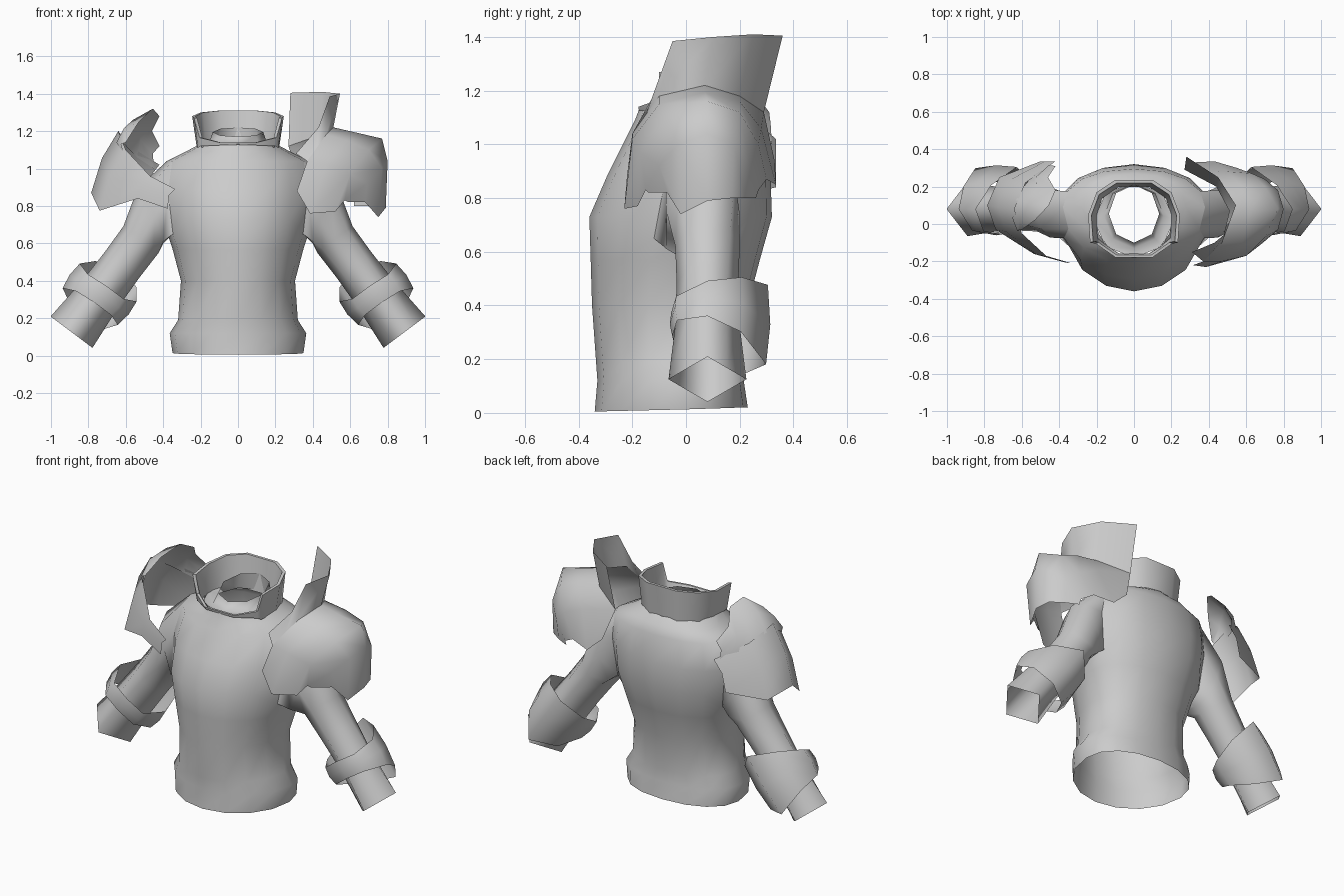
import bpy, math
from mathutils import Vector

if "Cube" in bpy.data.objects:
    bpy.data.objects.remove(bpy.data.objects["Cube"])

grey = bpy.data.materials.new("plain_grey")
grey.diffuse_color = (0.6, 0.6, 0.6, 1)
grey.use_nodes = True
grey.node_tree.nodes["Principled BSDF"].inputs["Base Color"].default_value = grey.diffuse_color


def loft(name, rows, closed=True, angle=80, skip=()):
    """Skin a sheet through rows of points, open at both ends."""
    n = len(rows[0])
    verts = [p for r in rows for p in r]
    faces = []
    for i in range(len(rows) - 1):
        for j in range(n if closed else n - 1):
            k = (j + 1) % n
            if (i, j) not in skip:
                faces.append((i * n + j, i * n + k, (i + 1) * n + k, (i + 1) * n + j))
    me = bpy.data.meshes.new(name)
    me.from_pydata(verts, [], faces)
    me.materials.append(grey)
    ob = bpy.data.objects.new(name, me)
    bpy.context.collection.objects.link(ob)
    bpy.context.view_layer.objects.active = ob
    ob.select_set(True)
    bpy.ops.object.mode_set(mode='EDIT')
    bpy.ops.mesh.select_all(action='SELECT')
    bpy.ops.mesh.normals_make_consistent(inside=False)
    bpy.ops.object.mode_set(mode='OBJECT')
    bpy.ops.object.shade_smooth_by_angle(angle=math.radians(angle))
    ob.select_set(False)
    return ob


def ring(z, w, yf, yb, tilt=0, n=16):
    """Oval with different depth to front and back; tilt raises its back."""
    yc = (yf + yb) / 2 + (0.05 if w > .25 else 0)
    pts = []
    for i in range(n):
        a = 2 * math.pi * i / n
        c, s = math.cos(a), math.sin(a)
        e = 0.9 if s > 0 and w > .25 else 1.0
        x = w * math.copysign(abs(c) ** e, c)
        y = yc + (yb - yc if s > 0 else yc - yf) * math.copysign(abs(s) ** e, s)
        pts.append((x, y, z + tilt * s))
    return pts


# Torso shell, open at the hem, armholes and collar seam
torso = [(.013, .35, -.34, .23, .008), (.12, .365, -.33, .215), (.19, .32, -.335, .21),
         (.4, .305, -.35, .23), (.57, .35, -.355, .275), (.73, .39, -.36, .32),
         (.88, .405, -.295, .315), (1.04, .38, -.215, .295), (1.09, .28, -.19, .27),
         (1.13, .205, -.175, .23)]
shell = [ring(*r) for r in torso]
for j in (15, 0, 1, 7, 8, 9):       # lower the armpits
    x, y, z = shell[5][j]
    shell[5][j] = (x * .965, y, .65)
armholes = [(i, j) for i in (5, 6) for j in (15, 0, 7, 8)]
loft("torso", shell, skip=armholes)

# Neck lining, rising to the tilted neck hole
loft("neck_lining", [ring(1.13, .215, -.18, .225, 0, 8), ring(1.12, .16, -.13, .215, 0, 8),
                     ring(1.195, .135, -.1, .21, .025, 8)])

# Standing collar, low at the front, double walled
half = [(.09, -.175, 1.125, .1, -.178, 1.14), (.2, -.1, 1.12, .205, -.105, 1.165),
        (.215, -.085, 1.11, .235, -.1, 1.27), (.22, .05, 1.11, .245, .05, 1.28),
        (.19, .15, 1.11, .2, .17, 1.30), (.09, .22, 1.11, .1, .235, 1.31)]
col = half + [(-a, b, c, -d, e, f) for a, b, c, d, e, f in reversed(half)]
outer_low = [(a, b, c) for a, b, c, d, e, f in col]
outer_top = [(d, e, f) for a, b, c, d, e, f in col]
inner_top = [(x * .93, y * .93, z) for x, y, z in outer_top]
inner_low = [(x * .9, y * .9, z) for x, y, z in outer_low]
loft("collar", [outer_low, outer_top, inner_top, inner_low], angle=50)

# Arms and bracers share one slanted axis that starts at the wrist
WRIST = Vector((.89, .08, .125))
BACK = Vector((-.6, 0, .8))
OUT = Vector((.8, 0, .6))
SIDE = Vector((0, 1, 0))


def on_arm(s, u, v, side):
    p = WRIST + BACK * s + OUT * u + SIDE * v
    return (p.x * side, p.y, p.z)


def arm_ring(s, ru, rv, diamond, side):
    pts = []
    for i in range(8):
        a = math.pi * i / 4
        k = 1 - diamond * 0.29 * (i % 2)
        pts.append(on_arm(s, ru * k * math.cos(a), rv * k * math.sin(a), side))
    return pts


# Bracer outline: radius, near end and far end of each of its eight sides
BRACER = [(.185, .16, .32), (.18, .13, .38), (.225, .07, .44), (.19, .12, .4),
          (.18, .18, .34), (.165, .2, .31), (.135, .2, .31), (.165, .19, .3)]
# Torso points around the armhole, from the shoulder top round the back
HOLE = [(7, 0), (7, 1), (6, 1), (5, 1), (5, 0), (5, 15), (6, 15), (7, 15)]

for side, tag in ((1, "left"), (-1, "right")):
    sections = [(0, .14, .145, 1), (.25, .12, .12, .6), (.45, .115, .115, .2),
                (.62, .118, .12, 0)]
    sleeve = [arm_ring(*q, side) for q in sections]
    hole = [(shell[i][j][0] * side, *shell[i][j][1:]) for i, j in HOLE]
    shoulder = []                   # rounded step between sleeve and armhole
    for i, (p, q) in enumerate(zip(sleeve[-1], hole)):
        a = math.pi * i / 4
        bulge = .05 * max(0, math.cos(a))
        m = (Vector(p) + Vector(q)) / 2
        shoulder.append((m.x + side * bulge * .8, m.y + .015 * math.sin(a),
                         m.z + bulge * .6))
    loft("arm_" + tag, sleeve + [shoulder, hole], angle=100)
    rows = []
    for t, swell in ((0, .97), (.5, 1.04), (1, 1)):
        row = []
        for i, (r, s0, s1) in enumerate(BRACER):
            a = math.pi * i / 4
            row.append(on_arm(s0 + (s1 - s0) * t, r * swell * math.cos(a),
                              r * swell * math.sin(a), side))
        rows.append(row)
    loft("bracer_" + tag, rows)

# Large left shoulder guard, ribs running front to back, inner to outer
guard = [
    [(.315, -.22, .88), (.37, -.2, 1.04), (.47, -.1, 1.18), (.51, .07, 1.22),
     (.44, .2, 1.18), (.27, .29, 1.12), (.33, .33, .94)],
    [(.385, -.23, .76), (.47, -.2, 1.02), (.58, -.1, 1.15), (.62, .07, 1.195),
     (.58, .2, 1.16), (.5, .28, 1.06), (.43, .335, .85)],
    [(.52, -.18, .77), (.6, -.17, .97), (.7, -.07, 1.1), (.77, .08, 1.16),
     (.7, .2, 1.12), (.63, .27, 1.0), (.55, .3, .87)],
    [(.57, -.15, .83), (.69, -.1, .92), (.77, -.03, 1.0), (.8, .08, 1.04),
     (.77, .18, 1.0), (.7, .24, .92), (.62, .27, .83)],
    [(.59, -.14, .82), (.68, -.07, .82), (.75, -.02, .74), (.79, .08, .79),
     (.77, .17, .8), (.7, .22, .8), (.62, .26, .8)]]
loft("left_shoulder_guard", guard, closed=False)

# Upright neck flange on the left guard
flange_top = [(.31, -.15, 1.08), (.43, -.1, 1.22), (.49, -.05, 1.385),
              (.545, .1, 1.4), (.45, .25, 1.41), (.28, .36, 1.405)]
flange_low = [guard[0][1], (.42, -.15, 1.11)] + guard[0][2:6]
loft("left_neck_flange", [flange_low, flange_top], closed=False)

# Right shoulder: wide lower plate and small crest above it
plate_top = [(-.335, -.21, .89), (-.47, -.17, .96), (-.6, -.05, 1.1),
             (-.64, .08, 1.2), (-.58, .22, 1.12), (-.42, .335, 1.02)]
plate_low = [(-.375, -.2, .785), (-.535, -.16, .84), (-.74, -.03, .775),
             (-.785, .1, .87), (-.72, .25, .82), (-.5, .335, .84)]
plate_mid = [((a[0] + b[0]) / 2 - .015, (a[1] + b[1]) / 2, (a[2] + b[2]) / 2 + .02)
             for a, b in zip(plate_top, plate_low)]
loft("right_shoulder_plate", [plate_top, plate_mid, plate_low], closed=False)

crest_top = [(-.6, -.03, 1.14), (-.53, .02, 1.25), (-.455, .1, 1.32),
             (-.42, .18, 1.28), (-.46, .25, 1.2), (-.42, .31, 1.12)]
crest_low = [(-.61, -.04, 1.08), (-.65, .03, 1.14), (-.63, .13, 1.16),
             (-.59, .2, 1.11), (-.54, .26, 1.06), (-.45, .32, 1.0)]
crest_mid = [((a[0] + b[0]) / 2 - .02, (a[1] + b[1]) / 2, (a[2] + b[2]) / 2 + .02)
             for a, b in zip(crest_top, crest_low)]
loft("right_shoulder_crest", [crest_top, crest_mid, crest_low], closed=False)
